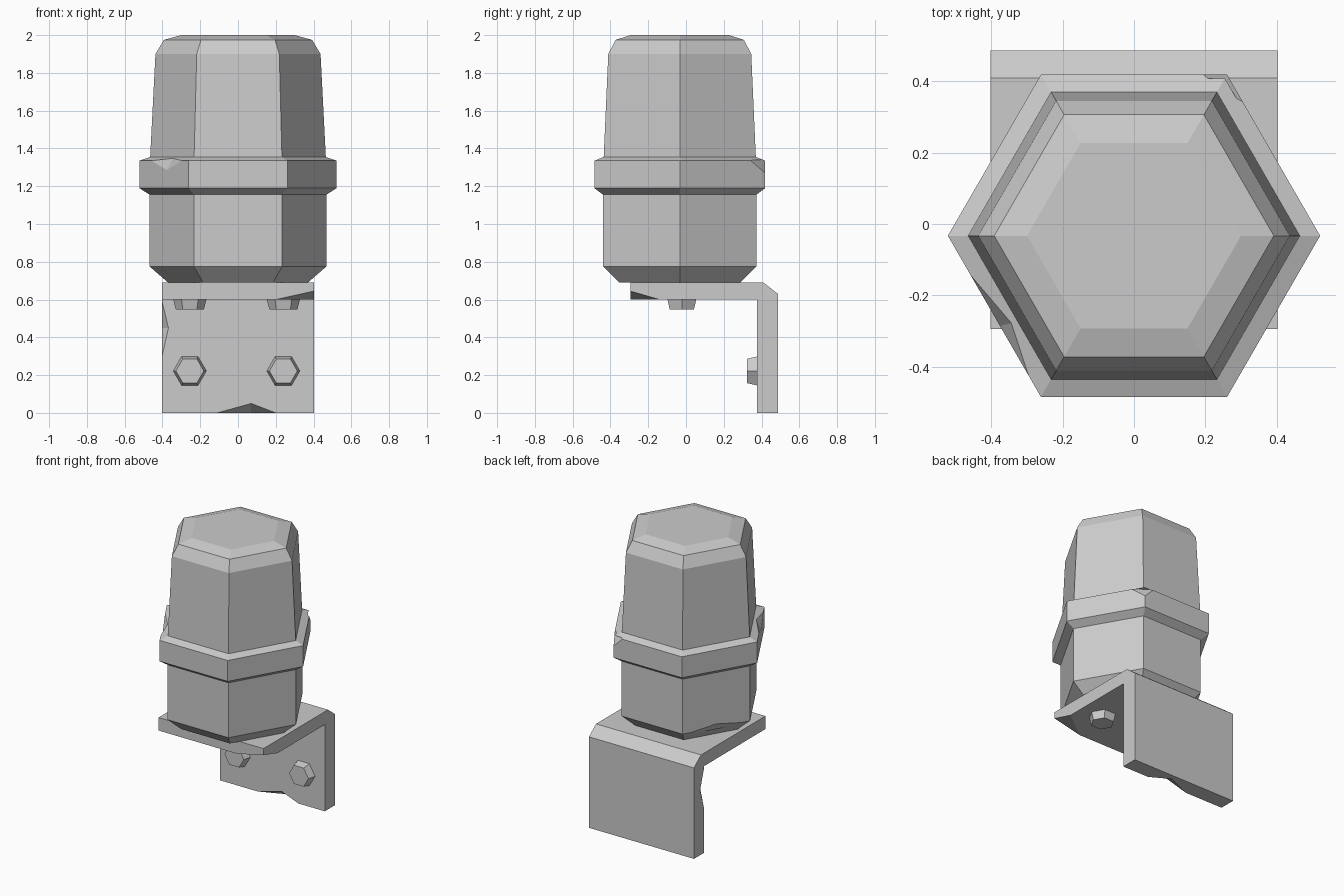
import bpy, bmesh
from math import cos, sin, pi
from mathutils import Vector, Matrix

if "Cube" in bpy.data.objects:
    bpy.data.objects.remove(bpy.data.objects["Cube"])

grey = bpy.data.materials.new("plain grey")
grey.use_nodes = True
colour = (0.6, 0.6, 0.6, 1)
grey.diffuse_color = colour
grey.node_tree.nodes["Principled BSDF"].inputs["Base Color"].default_value = colour


def make(name, bm):
    bmesh.ops.recalc_face_normals(bm, faces=bm.faces)
    mesh = bpy.data.meshes.new(name)
    bm.to_mesh(mesh)
    bm.free()
    mesh.materials.append(grey)
    obj = bpy.data.objects.new(name, mesh)
    bpy.context.collection.objects.link(obj)
    return obj


def hex_stack(name, profile, matrix):
    """Six-sided stack of rings given as (radius, height)."""
    bm = bmesh.new()
    rings = [[bm.verts.new((r * cos(i * pi / 3), r * sin(i * pi / 3), z))
              for i in range(6)] for r, z in profile]
    for low, high in zip(rings, rings[1:]):
        for i in range(6):
            j = (i + 1) % 6
            bm.faces.new((low[i], low[j], high[j], high[i]))
    bm.faces.new(rings[0])
    bm.faces.new(rings[-1])
    bm.transform(matrix)
    return make(name, bm)


def chip(obj, inner, outer):
    """Cut a wedge: inner points lie on the cut, outer ones on the removed edge."""
    inner = [Vector(p) for p in inner]
    centre = sum(inner, Vector()) / len(inner)
    bm = bmesh.new()
    for p in inner + [Vector(p) for p in outer]:
        bm.verts.new(centre + (p - centre) * 1.2)
    bmesh.ops.convex_hull(bm, input=bm.verts)
    cutter = make("chip_cutter", bm)
    cutter.hide_render = True
    mod = obj.modifiers.new("chip", "BOOLEAN")
    mod.operation = "DIFFERENCE"
    mod.solver = "EXACT"
    mod.object = cutter
    bpy.context.view_layer.objects.active = obj
    bpy.ops.object.modifier_apply(modifier=mod.name)
    bpy.data.objects.remove(cutter)


# Housing with collar and tapered cap
housing = hex_stack("housing", [
    (0.37, 0.69), (0.468, 0.775), (0.468, 1.155), (0.522, 1.19), (0.522, 1.335),
    (0.465, 1.355), (0.437, 1.9), (0.392, 1.975), (0.3, 2.0)],
    Matrix.Translation((0, -0.033, 0)))

# Angle bracket, a bent profile pushed across x
bm = bmesh.new()
profile = [(-0.295, 0.69), (0.41, 0.69), (0.487, 0.63), (0.487, 0),
           (0.375, 0), (0.375, 0.6), (-0.295, 0.6)]
face = bm.faces.new([bm.verts.new((-0.402, y, z)) for y, z in profile])
side = bmesh.ops.extrude_face_region(bm, geom=[face])["geom"]
bmesh.ops.translate(bm, vec=(0.804, 0, 0),
                    verts=[v for v in side if isinstance(v, bmesh.types.BMVert)])
bracket = make("bracket", bm)

# Worn chips on the housing
chip(housing, [(-0.376, -0.286, 1.285), (-0.345, -0.278, 1.346)],
     [(-0.457, -0.145, 1.335), (-0.296, -0.424, 1.335)])
chip(housing, [(0.195, 0.419, 1.335), (0.305, 0.343, 1.335), (0.261, 0.419, 1.27)],
     [(0.261, 0.419, 1.335)])
chip(housing, [(-0.351, 0.17, 0.8), (-0.305, 0.143, 0.73)],
     [(-0.265, 0.319, 0.775), (-0.437, 0.021, 0.775)])

# Worn chips on the bracket
chip(bracket, [(0.2, -0.295, 0.6), (0.402, -0.14, 0.6), (0.402, -0.295, 0.645)],
     [(0.402, -0.295, 0.6)])
chip(bracket, [(0.07, 0.375, 0.05), (0.07, 0.45, 0)],
     [(-0.11, 0.375, 0), (0.2, 0.375, 0)])
chip(bracket, [(-0.368, 0.375, 0.45), (-0.402, 0.42, 0.45)],
     [(-0.402, 0.375, 0.3), (-0.402, 0.375, 0.59)])

# Tapered hex bolt heads under the shelf and on the wall plate
for label, x in (("right", -0.255), ("left", 0.24)):
    for place, pos in (("shelf", (x, -0.022, 0.605)), ("wall", (x, 0.38, 0.222))):
        turn = Matrix.Rotation(pi if place == "shelf" else pi / 2, 4, "X")
        hex_stack(f"{place}_bolt_{label}", [(0.089, 0), (0.074, 0.058)],
                  Matrix.Translation(pos) @ turn)
